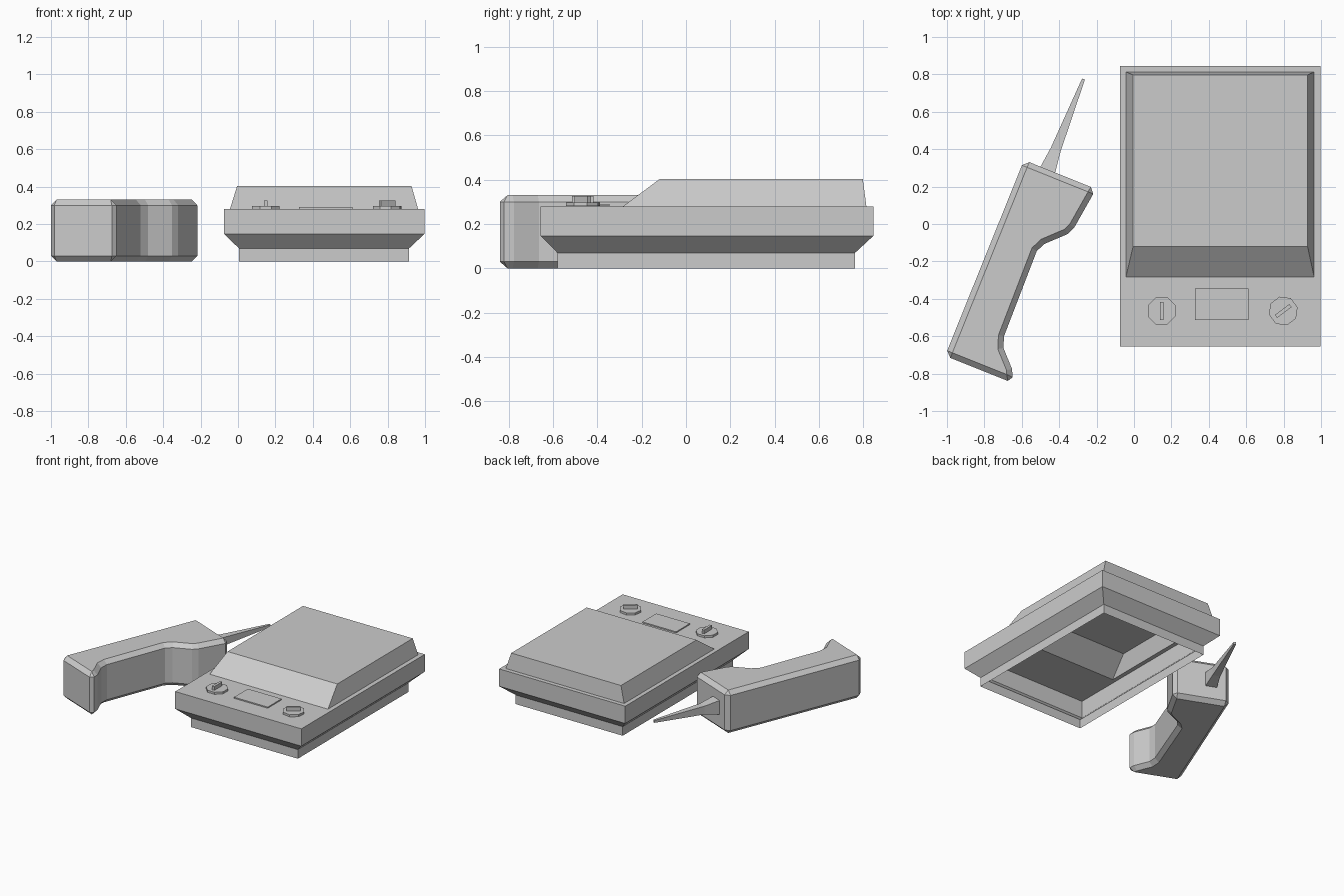
import bpy, bmesh, math
from mathutils import Matrix, Vector

cube = bpy.data.objects.get("Cube")
if cube:
    bpy.data.objects.remove(cube, do_unlink=True)

grey = bpy.data.materials.new("plain_grey")
grey.use_nodes = True
colour = (0.6, 0.6, 0.6, 1)
grey.diffuse_color = colour
grey.node_tree.nodes["Principled BSDF"].inputs["Base Color"].default_value = colour


def finish(name, bm, recalc=True):
    if recalc:
        bmesh.ops.recalc_face_normals(bm, faces=bm.faces[:])
    mesh = bpy.data.meshes.new(name)
    bm.to_mesh(mesh)
    bm.free()
    mesh.materials.append(grey)
    obj = bpy.data.objects.new(name, mesh)
    bpy.context.collection.objects.link(obj)
    return obj


def loft(name, rings, cap_start=True, cap_end=True, recalc=True):
    """Skin a list of rings, each a list of points."""
    bm = bmesh.new()
    loops = [[bm.verts.new(p) for p in ring] for ring in rings]
    n = len(loops[0])
    for a, b in zip(loops, loops[1:]):
        for i in range(n):
            j = (i + 1) % n
            bm.faces.new((a[i], a[j], b[j], b[i]))
    if cap_start:
        bm.faces.new(loops[0][::-1])
    if cap_end:
        bm.faces.new(loops[-1])
    return finish(name, bm, recalc)


def rect(x0, x1, y0, y1, z):
    return [(x0, y0, z), (x1, y0, z), (x1, y1, z), (x0, y1, z)]


def box(name, x0, x1, y0, y1, z0, z1):
    return loft(name, [rect(x0, x1, y0, y1, z0), rect(x0, x1, y0, y1, z1)])


# Hollow housing: foot, flare, body and raised lid, open underneath
loft("housing", [
    rect(0.005, 0.915, -0.58, 0.762, 0),
    rect(0.005, 0.915, -0.58, 0.762, 0.07),
    rect(-0.075, 0.997, -0.655, 0.845, 0.147),
    rect(-0.075, 0.997, -0.655, 0.845, 0.28),
    rect(-0.043, 0.963, -0.283, 0.813, 0.28),
    rect(-0.005, 0.928, -0.12, 0.797, 0.402),
], cap_start=False, recalc=False)

# Display plate
box("display", 0.326, 0.612, -0.513, -0.345, 0.281, 0.29)


# Octagonal dials with a grip bar
def dial(side, x, turn):
    place = Matrix.Translation((x, -0.465, 0)) @ Matrix.Rotation(math.radians(turn), 4, 'Z')
    rings = []
    for z in (0.281, 0.297):
        angles = [math.radians(45 * k + 22.5) for k in range(8)]
        rings.append([(0.079 * math.cos(a), 0.079 * math.sin(a), z) for a in angles])
    disc = loft(side + "_dial", rings)
    grip = box(side + "_dial_grip", -0.01, 0.01, -0.048, 0.048, 0.297, 0.326)
    for part in (disc, grip):
        part.data.transform(place)


dial("right", 0.148, 0)
dial("left", 0.798, -53)

# Pistol-shaped handle: outline extruded upward, chamfered edges
outline = [(-1.01, -0.705), (-0.647, -0.85), (-0.652, -0.775), (-0.698, -0.663),
           (-0.695, -0.6), (-0.52, -0.145), (-0.48, -0.107), (-0.353, -0.053),
           (-0.32, -0.02), (-0.203, 0.187), (-0.588, 0.342)]
handle = loft("handle", [[(x, y, z) for x, y in outline] for z in (0, 0.33)])
bevel = handle.modifiers.new("chamfer", 'BEVEL')
bevel.width = 0.03
bevel.segments = 1
bevel.limit_method = 'ANGLE'
bevel.angle_limit = math.radians(60)
bevel.use_clamp_overlap = False

# Tapered probe on the end of the handle
start, tip = Vector((-0.463, 0.285, 0.178)), Vector((-0.27, 0.775, 0.19))
side = (tip - start).cross(Vector((0, 0, 1))).normalized()
up = Vector((0, 0, 1))
sections = [(0, 0.043, 0.055), (0.23, 0.028, 0.032), (1, 0.008, 0.009)]
rings = []
for t, w, h in sections:
    c = start.lerp(tip, t)
    rings.append([c + side * w * a + up * h * b
                  for a, b in ((-1, -1), (1, -1), (1, 1), (-1, 1))])
loft("probe", rings)
